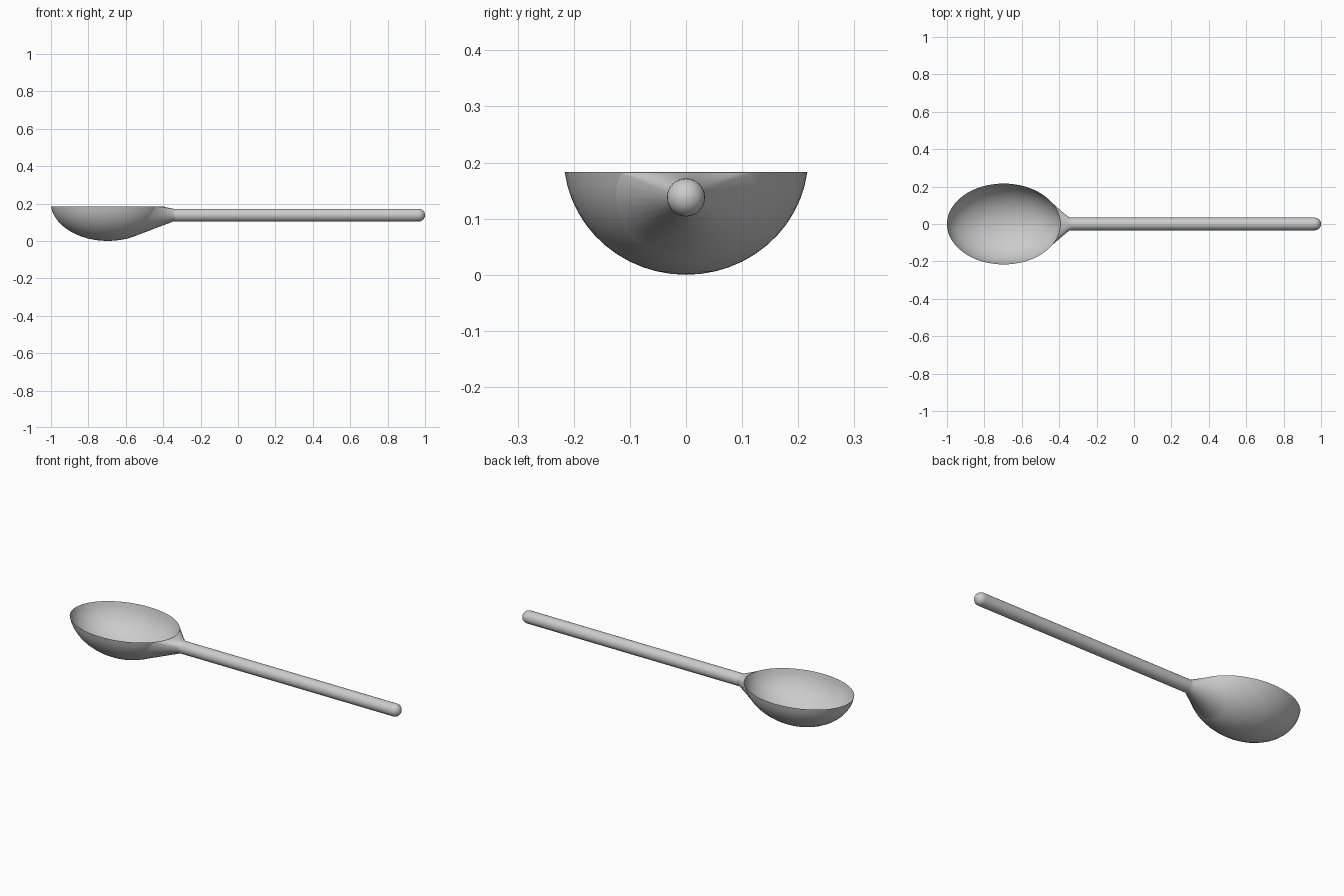
import bpy, bmesh, math

if "Cube" in bpy.data.objects:
    bpy.data.objects.remove(bpy.data.objects["Cube"])

# One plain grey for the whole spoon
grey = bpy.data.materials.new("plain grey")
grey.diffuse_color = (0.6, 0.6, 0.6, 1)
grey.use_nodes = True
grey.node_tree.nodes["Principled BSDF"].inputs["Base Color"].default_value = grey.diffuse_color

# Ellipsoid that shapes the bowl, cut by the rim plane
CX, CZ = -0.6965, 0.21
AX, AY, AZ = 0.306, 0.218, 0.21
RIM = 0.183


def loft(bm, a, b):
    n = len(a)
    for i in range(n):
        bm.faces.new((a[i], a[(i + 1) % n], b[(i + 1) % n], b[i]))


def fan(bm, ring, tip):
    n = len(ring)
    for i in range(n):
        bm.faces.new((ring[i], ring[(i + 1) % n], tip))


def finish(bm, name, angle):
    bmesh.ops.recalc_face_normals(bm, faces=bm.faces)
    me = bpy.data.meshes.new(name)
    bm.to_mesh(me)
    bm.free()
    me.materials.append(grey)
    ob = bpy.data.objects.new(name, me)
    bpy.context.collection.objects.link(ob)
    bpy.ops.object.select_all(action='DESELECT')
    ob.select_set(True)
    bpy.context.view_layer.objects.active = ob
    bpy.ops.object.shade_smooth_by_angle(angle=math.radians(angle))
    return ob


# Bowl: thin shell with outer and inner skins meeting at a sharp rim
SEG, RINGS = 64, 12
bm = bmesh.new()
phi_rim = math.acos((CZ - RIM) / AZ)


def bowl_ring(k, squash):
    p = phi_rim * k / RINGS
    z = RIM - (RIM - (CZ - AZ * math.cos(p))) * squash
    s = math.sin(p)
    return [bm.verts.new((CX + AX * s * math.cos(math.tau * i / SEG),
                          AY * s * math.sin(math.tau * i / SEG), z)) for i in range(SEG)]


rim = bowl_ring(RINGS, 1)
for squash in (1.0, 0.97):
    prev = rim
    for k in range(RINGS - 1, 0, -1):
        ring = bowl_ring(k, squash)
        loft(bm, prev, ring)
        prev = ring
    fan(bm, prev, bm.verts.new((CX, 0, RIM - (RIM - CZ + AZ) * squash)))
finish(bm, "bowl", 50)

# Handle with a flared neck that lands on the outside of the bowl
N, R, HZ = 32, 0.034, 0.138
angles = [math.tau * i / N for i in range(N)]
bm = bmesh.new()
flare = []
for t in angles:
    y = 0.125 * math.cos(t)
    z = min(RIM - 0.001, 0.14 + 0.105 * math.sin(t))
    x = CX + AX * math.sqrt(1 - (y / AY) ** 2 - ((z - CZ) / AZ) ** 2)
    flare.append(bm.verts.new((x, y, z)))


def rod_ring(x, r):
    return [bm.verts.new((x, r * math.cos(t), HZ + r * math.sin(t))) for t in angles]


prev = flare
stations = [(-0.345, R), (-0.335, R), (0.955, R)]
stations += [(0.966 + R * math.sin(a), R * math.cos(a))
             for a in (math.pi / 2 * j / 6 for j in range(6))]
for x, r in stations:
    ring = rod_ring(x, r)
    loft(bm, prev, ring)
    prev = ring
fan(bm, prev, bm.verts.new((1.0, 0, HZ)))
finish(bm, "handle", 60)
